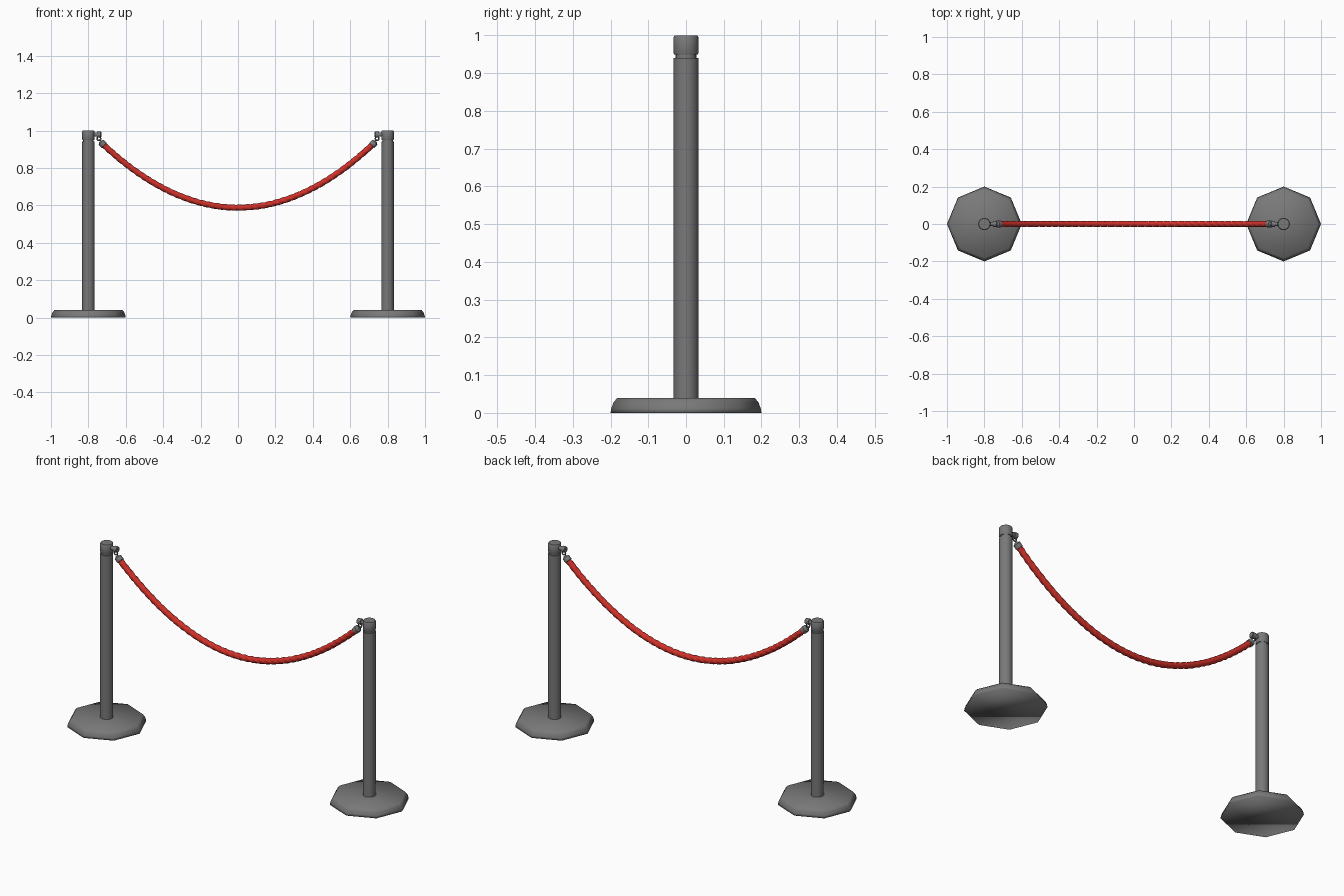
import bpy, bmesh, math
from mathutils import Vector

if "Cube" in bpy.data.objects:
    bpy.data.objects.remove(bpy.data.objects["Cube"])


def material(name, rgb):
    m = bpy.data.materials.new(name)
    m.diffuse_color = (*rgb, 1)
    m.use_nodes = True
    m.node_tree.nodes["Principled BSDF"].inputs["Base Color"].default_value = m.diffuse_color
    return m


GREY = material("grey metal", (0.19, 0.19, 0.19))
RED = material("red rope", (0.62, 0.03, 0.022))


def finish(name, bm, mat, angle=40):
    bmesh.ops.recalc_face_normals(bm, faces=bm.faces)
    me = bpy.data.meshes.new(name)
    bm.to_mesh(me)
    bm.free()
    me.materials.append(mat)
    ob = bpy.data.objects.new(name, me)
    bpy.context.collection.objects.link(ob)
    bpy.ops.object.select_all(action='DESELECT')
    bpy.context.view_layer.objects.active = ob
    ob.select_set(True)
    bpy.ops.object.shade_smooth_by_angle(angle=math.radians(angle))
    return ob


def skin(bm, rings):
    """Join rings of points into a closed, capped tube."""
    loops = [[bm.verts.new(p) for p in r] for r in rings]
    n = len(loops[0])
    for a, b in zip(loops, loops[1:]):
        for i in range(n):
            bm.faces.new((a[i], a[(i + 1) % n], b[(i + 1) % n], b[i]))
    bm.faces.new(loops[0][::-1])
    bm.faces.new(loops[-1])


def lathe(name, profile, sides, origin, axis, angle=40):
    """Turn a (radius, distance) profile around an axis."""
    axis = Vector(axis).normalized()
    u = Vector((0, 1, 0))
    v = axis.cross(u).normalized()
    bm = bmesh.new()
    skin(bm, [[Vector(origin) + axis * h + r * (u * math.cos(t) + v * math.sin(t))
               for t in (2 * math.pi * i / sides for i in range(sides))]
              for r, h in profile])
    return finish(name, bm, GREY, angle)


def ring(name, centre, major, minor):
    """Small upright ring lying in the xz plane."""
    bm = bmesh.new()
    n, k = 12, 6
    grid = []
    for i in range(n):
        a = 2 * math.pi * i / n
        out = Vector((math.cos(a), 0, math.sin(a)))
        grid.append([bm.verts.new(Vector(centre) + out * (major + minor * math.cos(b))
                                  + Vector((0, minor * math.sin(b), 0)))
                     for b in (2 * math.pi * j / k for j in range(k))])
    for i in range(n):
        for j in range(k):
            bm.faces.new((grid[i][j], grid[(i + 1) % n][j],
                          grid[(i + 1) % n][(j + 1) % k], grid[i][(j + 1) % k]))
    return finish(name, bm, GREY, 180)


# hanging curve of the rope
HALF, LOW, HIGH = 0.725, 0.588, 0.930


def sag(x):
    return Vector((x, 0, LOW + (HIGH - LOW) * (x / HALF) ** 2))


def slope(x):
    return Vector((1, 0, 2 * (HIGH - LOW) * x / HALF ** 2)).normalized()


for side, s in (("left", -1), ("right", 1)):
    x = 0.8 * s
    # octagonal foot with rounded rim
    lathe(side + "_base", [(0.2, 0), (0.198, 0.012), (0.192, 0.028), (0.182, 0.04)],
          8, (x, 0, 0), (0, 0, 1), 180)
    # post, neck groove and cap
    lathe(side + "_post", [(0.033, 0.035), (0.033, 0.941)], 16, (x, 0, 0), (0, 0, 1))
    lathe(side + "_neck", [(0.028, 0.938), (0.028, 0.955)], 16, (x, 0, 0), (0, 0, 1))
    lathe(side + "_cap", [(0.031, 0.949), (0.033, 0.953), (0.033, 0.995), (0.030, 1.0)],
          16, (x, 0, 0), (0, 0, 1))
    # stub arm carrying the hook
    lathe(side + "_arm", [(0.011, 0.025), (0.011, 0.045), (0.016, 0.047), (0.016, 0.066),
                          (0.013, 0.069)], 12, (x, 0, 0.978), (-s, 0, 0))
    # hook ring and rope ferrule
    ring(side + "_hook", (0.744 * s, 0, 0.957), 0.010, 0.004)
    lathe(side + "_ferrule", [(0.008, -0.018), (0.010, -0.014), (0.019, -0.010),
                              (0.019, 0.012), (0.016, 0.014)],
          12, sag(HALF * s), slope(HALF * s) * -s)

# twisted three-strand rope
bm = bmesh.new()
rings, length, prev = [], 0.0, sag(-HALF)
STEPS, SIDES, PITCH = 200, 18, 0.12
for i in range(STEPS + 1):
    x = -HALF + 2 * HALF * i / STEPS
    p = sag(x)
    length += (p - prev).length
    prev = p
    u = Vector((0, 1, 0))
    v = slope(x).cross(u)
    twist = 2 * math.pi * length / PITCH
    loop = []
    for j in range(SIDES):
        t = 2 * math.pi * j / SIDES
        r = 0.0135 + 0.0035 * abs(math.cos(1.5 * (t - twist)))
        loop.append(p + r * (u * math.cos(t) + v * math.sin(t)))
    rings.append(loop)
skin(bm, rings)
finish("rope", bm, RED, 60)
